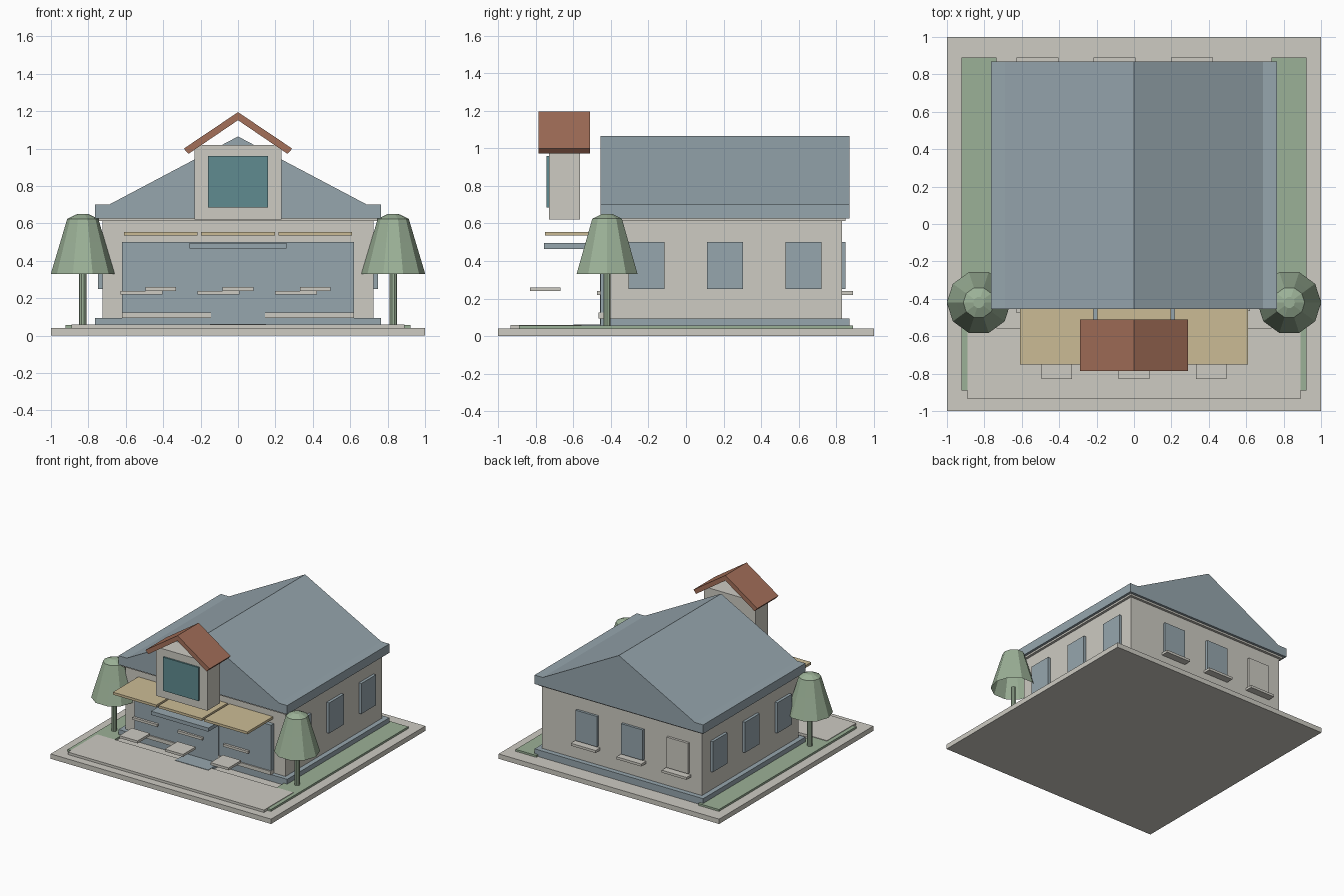
import bpy, bmesh
from mathutils import Vector

old = bpy.data.objects.get("Cube")
if old:
    bpy.data.objects.remove(old, do_unlink=True)


def material(name, rgb):
    m = bpy.data.materials.new(name)
    m.use_nodes = True
    m.diffuse_color = (*rgb, 1)
    m.node_tree.nodes["Principled BSDF"].inputs["Base Color"].default_value = (*rgb, 1)
    return m


cream = material("cream stone", (0.61, 0.595, 0.54))
blue = material("slate blue", (0.305, 0.38, 0.42))
green = material("leaf green", (0.33, 0.44, 0.31))
tan = material("awning tan", (0.60, 0.50, 0.30))
brick = material("brick red", (0.37, 0.16, 0.10))
teal = material("sign teal", (0.115, 0.26, 0.28))


def finish(name, bm, mat):
    bmesh.ops.recalc_face_normals(bm, faces=bm.faces)
    mesh = bpy.data.meshes.new(name)
    bm.to_mesh(mesh)
    bm.free()
    mesh.materials.append(mat)
    obj = bpy.data.objects.new(name, mesh)
    bpy.context.collection.objects.link(obj)
    return obj


def box(name, xs, ys, zs, mat):
    """Box from its x, y and z ranges."""
    bm = bmesh.new()
    bmesh.ops.create_cube(bm, size=1)
    for v in bm.verts:
        v.co = Vector([(r[0] + r[1]) / 2 + c * (r[1] - r[0])
                       for r, c in zip((xs, ys, zs), v.co)])
    return finish(name, bm, mat)


def prism(name, profile, ys, mat):
    """Profile in x and z, extruded along y."""
    bm = bmesh.new()
    face = bm.faces.new([bm.verts.new((x, ys[0], z)) for x, z in profile])
    out = bmesh.ops.extrude_face_region(bm, geom=[face])
    verts = [g for g in out["geom"] if isinstance(g, bmesh.types.BMVert)]
    bmesh.ops.translate(bm, verts=verts, vec=(0, ys[1] - ys[0], 0))
    return finish(name, bm, mat)


def span(c, w):
    return (c - w / 2, c + w / 2)


def lathe(name, centre, rings, sides, mat):
    """Stacked faceted frustums through (radius, height) rings."""
    bm = bmesh.new()
    bmesh.ops.create_circle(bm, cap_ends=True, radius=rings[0][0], segments=sides)
    face = bm.faces[:][0]
    for v in bm.verts:
        v.co = Vector((v.co.y + centre[0], v.co.x + centre[1], rings[0][1]))
    for (r0, z0), (r1, z1) in zip(rings, rings[1:]):
        out = bmesh.ops.extrude_face_region(bm, geom=[face])
        face = [g for g in out["geom"] if isinstance(g, bmesh.types.BMFace)][0]
        for v in face.verts:
            v.co.x = centre[0] + (v.co.x - centre[0]) * r1 / r0
            v.co.y = centre[1] + (v.co.y - centre[1]) * r1 / r0
            v.co.z = z1
    # drop interior caps left by the extrusions
    inner = [f for f in bm.faces if len(f.verts) == sides
             and rings[0][1] < f.calc_center_median().z < rings[-1][1]]
    bmesh.ops.delete(bm, geom=inner, context="FACES_ONLY")
    return finish(name, bm, mat)


# Ground
box("ground_slab", (-1, 1), (-1, 1), (0, 0.04), cream)
box("paving", (-0.89, 0.89), (-0.935, -0.555), (0.04, 0.06), cream)
box("door_mat", (-0.15, 0.15), (-0.6, -0.45), (0.04, 0.063), blue)

# Main building
box("plinth", (-0.765, 0.765), (-0.455, 0.87), (0.04, 0.095), blue)
box("walls", (-0.725, 0.725), (-0.42, 0.83), (0.06, 0.625), cream)
box("cornice", (-0.745, 0.745), (-0.44, 0.85), (0.612, 0.627), cream)
box("eaves", (-0.765, 0.765), (-0.455, 0.87), (0.627, 0.70), blue)
prism("gable_roof", [(-0.70, 0.695), (0.70, 0.695), (0, 1.065)], (-0.455, 0.87), blue)

# Shop front
box("shop_window", (-0.62, 0.62), (-0.455, -0.41), (0.125, 0.50), blue)
box("shop_door", (-0.145, 0.145), (-0.458, -0.41), (0.06, 0.50), blue)
box("door_hood", (-0.26, 0.26), (-0.755, -0.42), (0.465, 0.495), blue)
for s in (-1, 1):
    box("shop_sill", span(s * 0.383, 0.475), (-0.465, -0.41), (0.095, 0.125), cream)

# Repeated bays along the front: awnings, tables, ledges
for c in (-0.413, 0, 0.413):
    box("awning", span(c, 0.395), (-0.75, -0.42), (0.535, 0.555), tan)
    box("table_top", span(c, 0.165), (-0.83, -0.667), (0.24, 0.26), cream)

# Ledges front and back, with back panels
for c in (-0.515, -0.105, 0.31):
    box("front_ledge", span(c, 0.225), (-0.475, -0.43), (0.22, 0.24), cream)
    box("back_ledge", span(c, 0.225), (0.82, 0.89), (0.22, 0.24), cream)
    box("back_panel", span(c, 0.195), (0.82, 0.85), (0.25, 0.50),
        cream if c < -0.4 else blue)

# Sides: lawns, windows and trees
for s, side in ((-1, "right"), (1, "left")):
    box(side + "_lawn", sorted((s * 0.735, s * 0.922)), (-0.89, 0.89), (0.04, 0.056), green)
    for c in (-0.21, 0.208, 0.625):
        box(side + "_window", sorted((s * 0.71, s * 0.748)), span(c, 0.19), (0.25, 0.50), blue)
    at = (s * 0.83, -0.42)
    lathe(side + "_tree_trunk", at, [(0.02, 0.05), (0.02, 0.34)], 10, green)
    lathe(side + "_tree_crown", at,
          [(0.171, 0.33), (0.12, 0.50), (0.083, 0.625), (0.03, 0.65)], 10, green)

# Sign tower above the awnings
box("sign_tower", (-0.233, 0.233), (-0.73, -0.565), (0.62, 1.02), cream)
box("sign_panel", (-0.16, 0.16), (-0.743, -0.72), (0.685, 0.96), teal)
for s in (-1, 1):
    prism("sign_roof", [(0, 1.195), (s * 0.29, 1.0), (s * 0.265, 0.972), (0, 1.152)],
          (-0.785, -0.51), brick)
